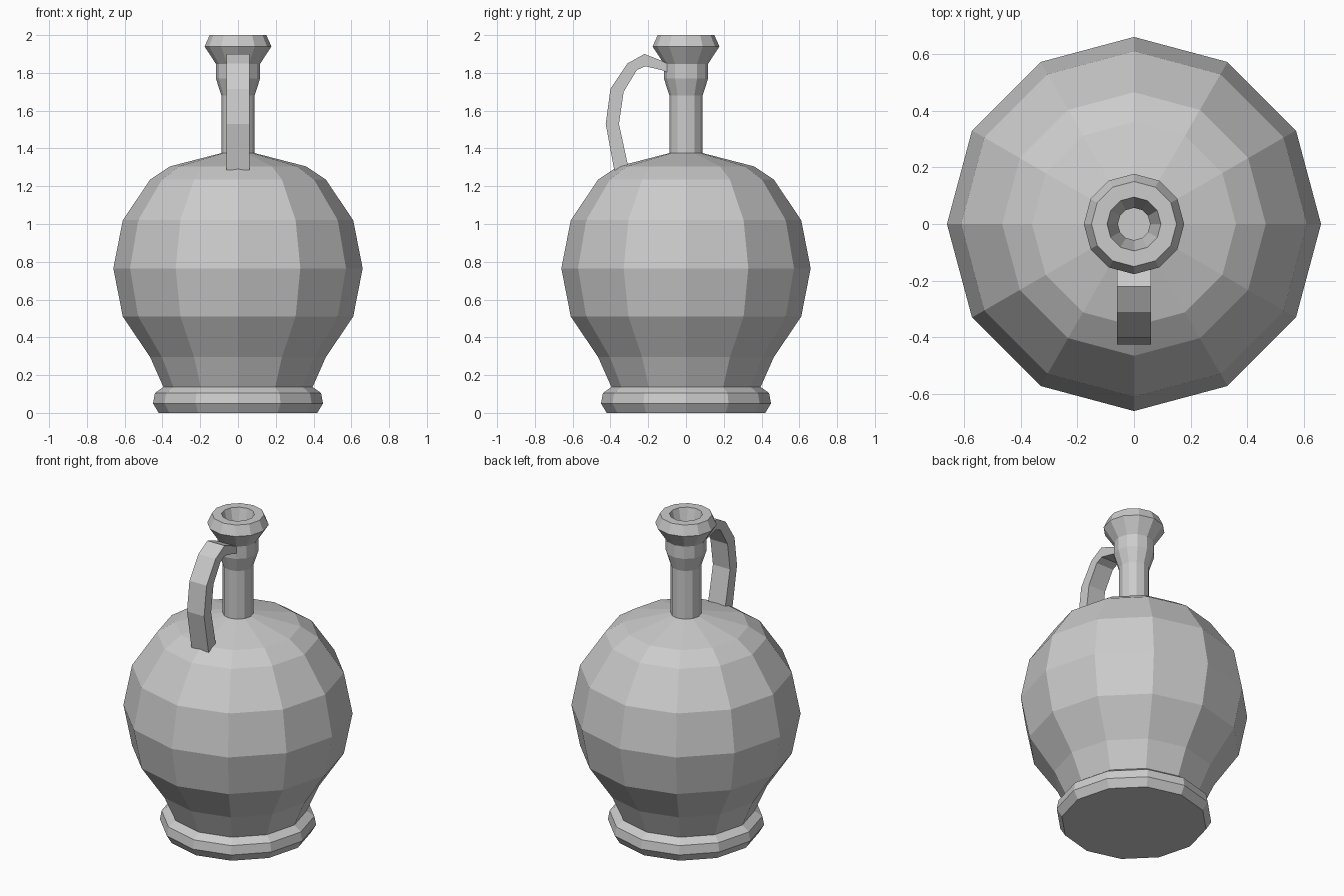
import bpy, bmesh, math
from mathutils import Vector

if "Cube" in bpy.data.objects:
    bpy.data.objects.remove(bpy.data.objects["Cube"])

clay = bpy.data.materials.new("grey clay")
clay.diffuse_color = (0.6, 0.6, 0.6, 1)
clay.use_nodes = True
clay.node_tree.nodes["Principled BSDF"].inputs["Base Color"].default_value = clay.diffuse_color


def finish(bm, name):
    bmesh.ops.recalc_face_normals(bm, faces=bm.faces)
    me = bpy.data.meshes.new(name)
    bm.to_mesh(me)
    bm.free()
    me.materials.append(clay)
    ob = bpy.data.objects.new(name, me)
    bpy.context.collection.objects.link(ob)
    return ob


def lathe(name, profile, n=12):
    """Revolve (radius, z) points with a vertex on +x; cap both ends."""
    bm = bmesh.new()
    rings = [[bm.verts.new((r * math.cos(2 * math.pi * i / n),
                            r * math.sin(2 * math.pi * i / n), z))
              for i in range(n)] for r, z in profile]
    for a, b in zip(rings, rings[1:]):
        for i in range(n):
            j = (i + 1) % n
            bm.faces.new((a[i], a[j], b[j], b[i]))
    bm.faces.new(rings[0][::-1])
    bm.faces.new(rings[-1])
    return finish(bm, name)


# Foot ring
lathe("foot", [(0.42, 0), (0.45, 0.05), (0.44, 0.105), (0.395, 0.137)])

# Round belly
lathe("belly", [(0.39, 0.12), (0.395, 0.137), (0.465, 0.295), (0.61, 0.51),
                (0.66, 0.765), (0.61, 1.02), (0.465, 1.235), (0.36, 1.305),
                (0.09, 1.375)])

# Neck, collar, flared lip and hollow mouth
lathe("neck_and_lip", [(0.088, 1.36), (0.088, 1.68), (0.117, 1.77),
                       (0.117, 1.848), (0.177, 1.94), (0.15, 2.0),
                       (0.095, 2.0), (0.057, 1.86), (0.057, 1.70)])

# Handle: strap between an outer and an inner (y, z) curve
outer = [(-0.09, 1.845), (-0.13, 1.865), (-0.22, 1.90), (-0.31, 1.85),
         (-0.40, 1.715), (-0.425, 1.53), (-0.38, 1.285)]
inner = [(-0.09, 1.80), (-0.13, 1.815), (-0.215, 1.835), (-0.26, 1.815),
         (-0.33, 1.70), (-0.355, 1.53), (-0.305, 1.30)]
bm = bmesh.new()
w = 0.06
rings = [[bm.verts.new(Vector(p)) for p in
          ((-w, *o), (w, *o), (w, *i), (-w, *i))] for o, i in zip(outer, inner)]
for a, b in zip(rings, rings[1:]):
    for k in range(4):
        m = (k + 1) % 4
        bm.faces.new((a[k], a[m], b[m], b[k]))
bm.faces.new(rings[0][::-1])
bm.faces.new(rings[-1])
finish(bm, "handle")
